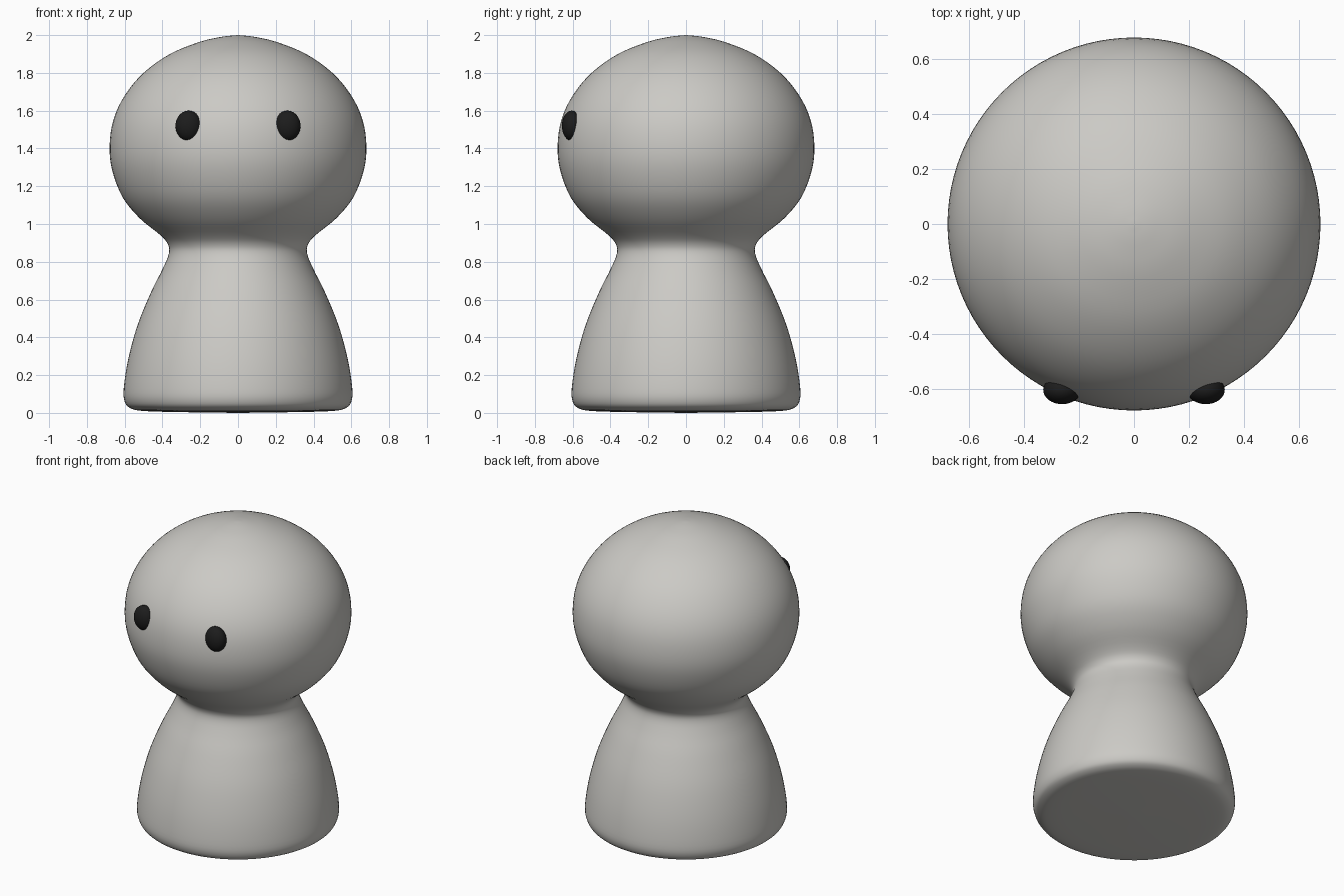
import bpy, bmesh, math
from mathutils import Vector

cube = bpy.data.objects.get("Cube")
if cube:
    bpy.data.objects.remove(cube, do_unlink=True)


def material(name, rgb):
    m = bpy.data.materials.new(name)
    m.use_nodes = True
    m.diffuse_color = (*rgb, 1)
    bsdf = next(n for n in m.node_tree.nodes if n.type == "BSDF_PRINCIPLED")
    bsdf.inputs["Base Color"].default_value = (*rgb, 1)
    return m


def smooth_path(points, steps):
    """Catmull-Rom curve through the profile points."""
    pts = [Vector((r, 0, z)) for r, z in points]
    pts = [pts[0] * 2 - pts[1]] + pts + [pts[-1] * 2 - pts[-2]]
    path = []
    for a, b, c, d in zip(pts, pts[1:], pts[2:], pts[3:]):
        for i in range(steps):
            t = i / steps
            path.append((2 * b + (c - a) * t + (2 * a - 5 * b + 4 * c - d) * t**2
                         + (3 * b - a - 3 * c + d) * t**3) / 2)
    return path + [pts[-2]]


def lathe(name, points, mat, sides=96, steps=4):
    bm = bmesh.new()
    verts = [bm.verts.new(p) for p in smooth_path(points, steps)]
    edges = [bm.edges.new(pair) for pair in zip(verts, verts[1:])]
    bmesh.ops.spin(bm, geom=verts + edges, axis=(0, 0, 1), cent=(0, 0, 0),
                   angle=math.tau, steps=sides)
    bmesh.ops.remove_doubles(bm, verts=bm.verts, dist=0.0005)
    bmesh.ops.recalc_face_normals(bm, faces=bm.faces)
    for f in bm.faces:
        f.smooth = True
    mesh = bpy.data.meshes.new(name)
    bm.to_mesh(mesh)
    bm.free()
    mesh.materials.append(mat)
    obj = bpy.data.objects.new(name, mesh)
    bpy.context.collection.objects.link(obj)
    return obj


stone = material("warm_grey", (0.60, 0.59, 0.56))
black = material("eye_black", (0.012, 0.012, 0.012))

# Body and head as one turned shape, from the base up to the crown
lathe("body_and_head", [
    (0, 0), (0.3, 0.004), (0.5, 0.01), (0.57, 0.025), (0.6, 0.06),
    (0.605, 0.13), (0.58, 0.29), (0.53, 0.47), (0.46, 0.64), (0.4, 0.76),
    (0.367, 0.84), (0.37, 0.89), (0.41, 0.94), (0.52, 1.03), (0.61, 1.14),
    (0.665, 1.28), (0.68, 1.41), (0.66, 1.55), (0.6, 1.68), (0.5, 1.8),
    (0.36, 1.9), (0.2, 1.965), (0.08, 1.992), (0, 2)], stone)

# Eyes: flattened balls set into the front of the head
for side, name in ((1, "left_eye"), (-1, "right_eye")):
    bpy.ops.mesh.primitive_uv_sphere_add(segments=32, ring_count=20, radius=1,
                                         location=(side * 0.262, -0.605, 1.52))
    eye = bpy.context.object
    eye.name = name
    eye.scale = (0.069, 0.052, 0.08)
    eye.data.materials.append(black)
    bpy.ops.object.shade_smooth()
